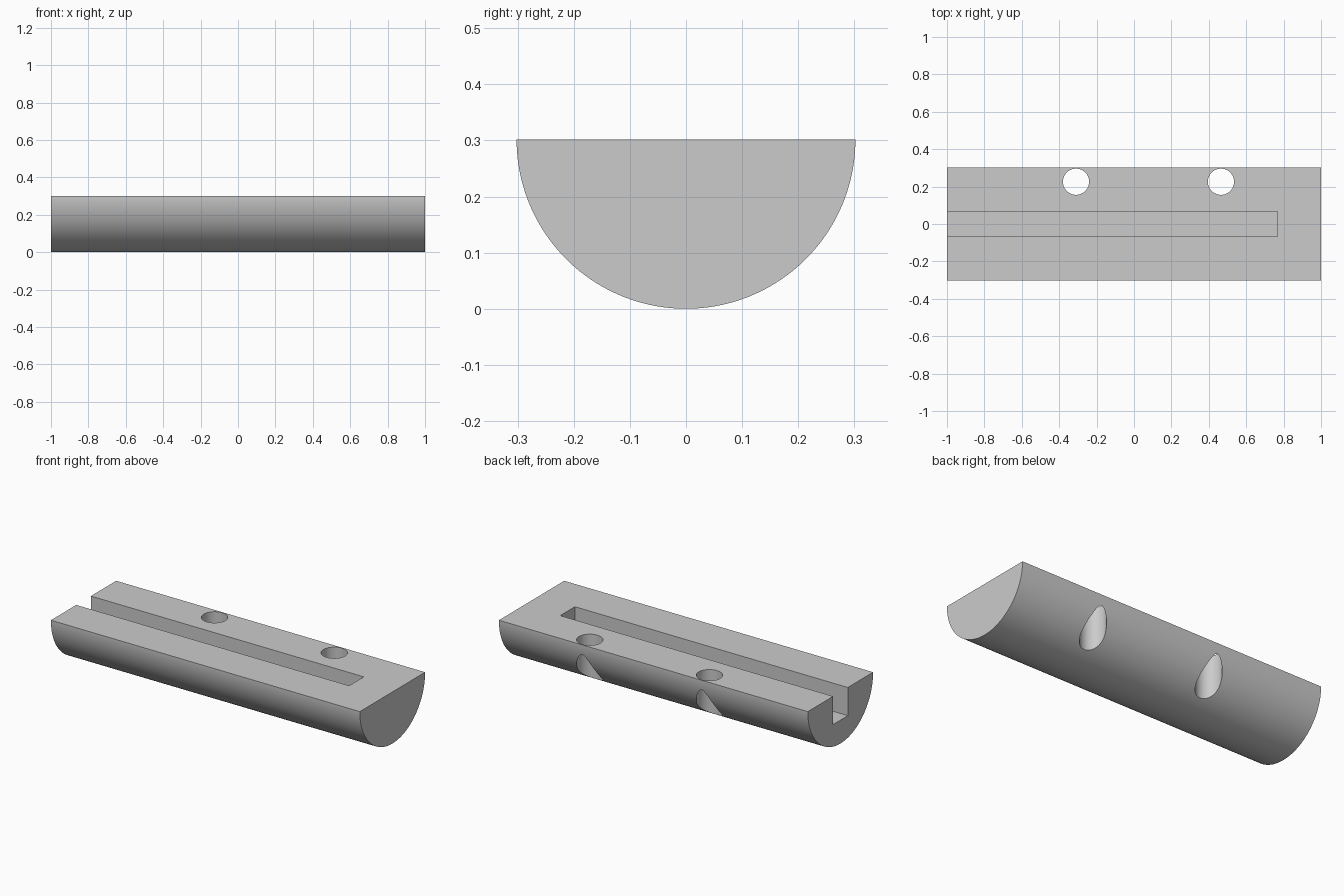
import bpy
import bmesh
import math
from mathutils import Matrix

cube = bpy.data.objects.get("Cube")
if cube:
    bpy.data.objects.remove(cube, do_unlink=True)

RADIUS = 0.302
SLOT_HALF, SLOT_DEPTH, SLOT_END = 0.068, 0.165, 0.767
HOLE_RADIUS, HOLE_Y = 0.07, 0.226
HOLE_XS = (-0.31, 0.465)

grey = bpy.data.materials.new("plain_grey")
grey.use_nodes = True
grey.diffuse_color = (0.6, 0.6, 0.6, 1)
grey.node_tree.nodes["Principled BSDF"].inputs["Base Color"].default_value = (0.6, 0.6, 0.6, 1)


def make_object(name, bm):
    bmesh.ops.recalc_face_normals(bm, faces=bm.faces)
    mesh = bpy.data.meshes.new(name)
    bm.to_mesh(mesh)
    bm.free()
    mesh.materials.append(grey)
    obj = bpy.data.objects.new(name, mesh)
    bpy.context.collection.objects.link(obj)
    return obj


def half_round_bar(name, steps=96):
    bm = bmesh.new()
    angles = [math.pi * (1 + i / steps) for i in range(steps + 1)]
    ring = [bm.verts.new((-1, RADIUS * math.cos(a), RADIUS + RADIUS * math.sin(a)))
            for a in angles]
    end = bm.faces.new(ring)
    out = bmesh.ops.extrude_face_region(bm, geom=[end], use_keep_orig=True)
    moved = [v for v in out["geom"] if isinstance(v, bmesh.types.BMVert)]
    bmesh.ops.translate(bm, verts=moved, vec=(2, 0, 0))
    return make_object(name, bm)


def slot_cutter():
    # Overshoots the open end and the flat top
    bm = bmesh.new()
    x0, z0, z1 = -1.2, RADIUS - SLOT_DEPTH, RADIUS + 0.1
    place = Matrix.Translation(((x0 + SLOT_END) / 2, 0, (z0 + z1) / 2))
    size = Matrix.Diagonal((SLOT_END - x0, 2 * SLOT_HALF, z1 - z0, 1))
    bmesh.ops.create_cube(bm, size=1, matrix=place @ size)
    return make_object("slot_cutter", bm)


def hole_cutter(x):
    bm = bmesh.new()
    bmesh.ops.create_cone(bm, cap_ends=True, segments=64, radius1=HOLE_RADIUS,
                          radius2=HOLE_RADIUS, depth=1,
                          matrix=Matrix.Translation((x, HOLE_Y, RADIUS / 2)))
    return make_object("hole_cutter", bm)


# Half-round bar with its flat side up
bar = half_round_bar("half_round_bar")
bpy.ops.object.select_all(action="DESELECT")
bar.select_set(True)
bpy.context.view_layer.objects.active = bar

# Slot open at one end, and two upright through holes
for cutter in [slot_cutter()] + [hole_cutter(x) for x in HOLE_XS]:
    mod = bar.modifiers.new("cut", "BOOLEAN")
    mod.operation = "DIFFERENCE"
    mod.solver = "EXACT"
    mod.object = cutter
    bpy.ops.object.modifier_apply(modifier=mod.name)
    bpy.data.objects.remove(cutter, do_unlink=True)

bpy.ops.object.shade_smooth_by_angle(angle=math.radians(30))
